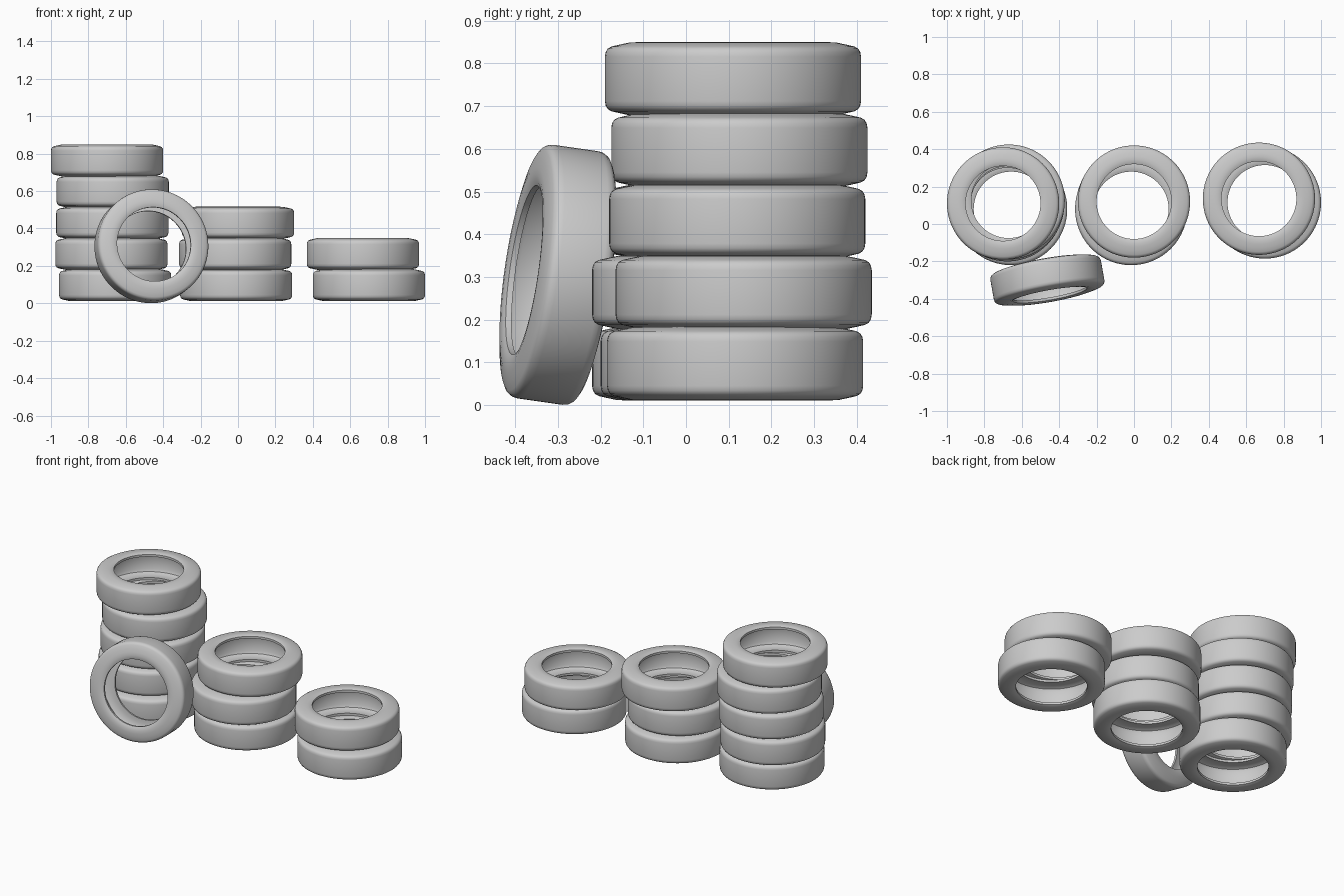
import bpy, bmesh, math
from mathutils import Vector

if "Cube" in bpy.data.objects:
    bpy.data.objects.remove(bpy.data.objects["Cube"])

SEG = 96

# Upper half of the hollow tire section: (radius, height above mid-plane)
OUTER = [(0.300, 0.0), (0.300, 0.052), (0.298, 0.063), (0.293, 0.071), (0.284, 0.076),
         (0.262, 0.081), (0.243, 0.085), (0.225, 0.086), (0.210, 0.084), (0.200, 0.080)]
INNER = [(0.200, 0.066), (0.225, 0.069), (0.255, 0.066), (0.268, 0.060), (0.275, 0.045), (0.276, 0.0)]


def tire_mesh():
    """Revolve the closed hollow section around z."""
    half = OUTER + INNER
    lower = [(r, -z) for r, z in half]
    # up the outside, over the bead, down the inside, then back along the lower half
    loop = half + lower[::-1][1:-1]
    bm = bmesh.new()
    rings = []
    for i in range(SEG):
        a = 2 * math.pi * i / SEG
        rings.append([bm.verts.new((r * math.cos(a), r * math.sin(a), z)) for r, z in loop])
    n = len(loop)
    for i in range(SEG):
        p, q = rings[i], rings[(i + 1) % SEG]
        for j in range(n):
            k = (j + 1) % n
            bm.faces.new((p[j], q[j], q[k], p[k]))
    bmesh.ops.recalc_face_normals(bm, faces=bm.faces)
    me = bpy.data.meshes.new("tire")
    bm.to_mesh(me)
    bm.free()
    return me


mesh = tire_mesh()


def add_tire(name, loc, rot=(0, 0, 0)):
    ob = bpy.data.objects.new(name, mesh)
    ob.location = loc
    ob.rotation_euler = rot
    bpy.context.collection.objects.link(ob)
    return ob


# Centres of the stacked tires, bottom to top
stacks = {
    "left_stack_tire": [(-0.657, 0.08), (-0.677, 0.10), (-0.672, 0.11), (-0.67, 0.125), (-0.70, 0.11)],
    "middle_stack_tire": [(-0.01, 0.10), (-0.015, 0.08), (0.0, 0.12)],
    "right_stack_tire": [(0.70, 0.115), (0.668, 0.135)],
}
for name, centres in stacks.items():
    for i, (x, y) in enumerate(centres):
        add_tire(f"{name}_{i + 1}", (x, y, 0.097 + i * 0.1667))

# Tire leaning against the left stack
leaning = add_tire("leaning_tire", (-0.463, -0.30, 0.305),
                   (math.radians(82), 0, math.radians(10)))

# Smooth shading with crisp bead edges
bpy.ops.object.select_all(action='DESELECT')
leaning.select_set(True)
bpy.context.view_layer.objects.active = leaning
bpy.ops.object.shade_smooth_by_angle(angle=math.radians(35))
